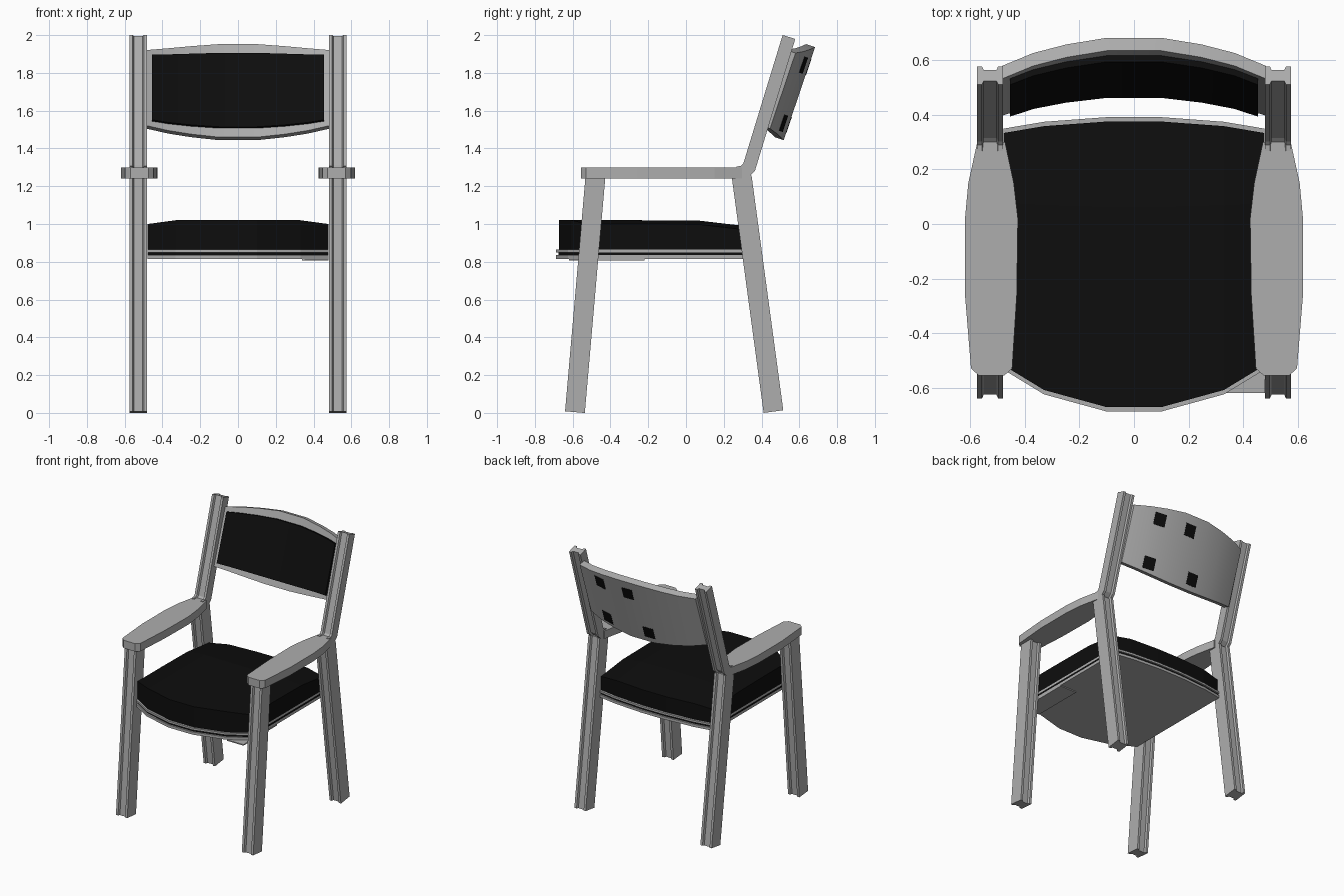
import bpy, bmesh, math
from mathutils import Vector

cube = bpy.data.objects.get("Cube")
if cube:
    bpy.data.objects.remove(cube, do_unlink=True)


def material(name, value):
    m = bpy.data.materials.new(name)
    m.use_nodes = True
    color = (value, value, value, 1)
    m.diffuse_color = color
    bsdf = next(n for n in m.node_tree.nodes if n.type == 'BSDF_PRINCIPLED')
    bsdf.inputs["Base Color"].default_value = color
    return m


GREY = material("grey_frame", 0.42)
BLACK = material("black_fabric", 0.004)


def finish(name, bm, mat, mirror=False, smooth=False):
    bmesh.ops.recalc_face_normals(bm, faces=bm.faces)
    mesh = bpy.data.meshes.new(name)
    bm.to_mesh(mesh)
    bm.free()
    mesh.materials.append(mat)
    if smooth:
        mesh.shade_smooth()
        mesh.set_sharp_from_angle(angle=math.radians(30))
    ob = bpy.data.objects.new(name, mesh)
    bpy.context.collection.objects.link(ob)
    if mirror:
        ob.modifiers.new("mirror", 'MIRROR')
    return ob


def curve(points, x):
    """Piecewise linear value at |x|."""
    x = abs(x)
    for (a, va), (b, vb) in zip(points, points[1:]):
        if x <= b:
            return va + (vb - va) * max(0, x - a) / (b - a)
    return points[-1][1]


def solid(name, us, vs, point, mat, **options):
    """Closed slab: point(u, v, side) gives its lower (0) and upper (1) skin."""
    bm = bmesh.new()
    g = [[[bm.verts.new(point(u, v, k)) for v in vs] for u in us] for k in (0, 1)]
    nu, nv = len(us), len(vs)
    for skin in g:
        for i in range(nu - 1):
            for j in range(nv - 1):
                bm.faces.new((skin[i][j], skin[i + 1][j],
                              skin[i + 1][j + 1], skin[i][j + 1]))
    rim = [(i, 0) for i in range(nu)] + [(nu - 1, j) for j in range(1, nv)]
    rim += [(i, nv - 1) for i in range(nu - 2, -1, -1)]
    rim += [(0, j) for j in range(nv - 2, 0, -1)]
    for (a, b), (c, d) in zip(rim, rim[1:] + rim[:1]):
        bm.faces.new((g[0][a][b], g[0][c][d], g[1][c][d], g[1][a][b]))
    return finish(name, bm, mat, **options)


def beam(name, path, depth, x=0.528, width=0.095):
    """Bar grooved on front and back, swept along a (y, z) path, mirrored."""
    w, d = width / 2, depth / 2
    half = [(-w, d), (-w + 0.018, d), (-w + 0.024, d - 0.014),
            (w - 0.024, d - 0.014), (w - 0.018, d), (w, d)]
    section = half + [(-a, -b) for a, b in half]
    pts = [Vector(p) for p in path]
    bm = bmesh.new()
    rings = []
    for i, p in enumerate(pts):
        t0 = (p - pts[i - 1]).normalized() if i else None
        t1 = (pts[i + 1] - p).normalized() if i < len(pts) - 1 else t0
        t0 = t0 or t1
        t = (t0 + t1).normalized()
        n = Vector((t.y, -t.x)) / t.dot(t1)
        rings.append([bm.verts.new((x + a, p.x + n.x * b, p.y + n.y * b))
                      for a, b in section])
    for r, s in zip(rings, rings[1:]):
        for i in range(len(r)):
            j = (i + 1) % len(r)
            bm.faces.new((r[i], r[j], s[j], s[i]))
    bm.faces.new(rings[0])
    bm.faces.new(rings[-1])
    return finish(name, bm, mat=GREY, mirror=True)


# Legs and back posts
beam("front_legs", [(-0.588, 0.004), (-0.48, 1.245)], 0.105)
beam("rear_legs", [(0.463, 0.007), (0.295, 1.25)], 0.105)
beam("back_posts", [(0.27, 1.27), (0.305, 1.273), (0.334, 1.3), (0.545, 1.99)], 0.07)

# Armrests: rows of y with inner and outer x
ARM = {-0.555: (0.475, 0.57), -0.53: (0.447, 0.598), -0.26: (0.43, 0.62),
       0.02: (0.426, 0.62), 0.15: (0.441, 0.608), 0.3: (0.473, 0.575)}
solid("armrests", list(ARM), [0, 1],
      lambda y, v, k: (ARM[y][v], y, 1.24 + 0.06 * k), GREY, mirror=True)

# Seat outline, shared by the boards and the cushion
SEAT_X = [-0.478, -0.33, -0.1, 0.1, 0.33, 0.478]
FRONT = [(0.1, -0.688), (0.33, -0.625), (0.478, -0.535)]
BACK = [(0.1, 0.392), (0.33, 0.375), (0.478, 0.35)]


def seat_y(x, v, inset):
    front, back = curve(FRONT, x) + inset, curve(BACK, x) - inset
    return front + (back - front) * v


def seat_layer(name, low, high, inset, mat):
    solid(name, SEAT_X, [0, 1],
          lambda x, v, k: (x, seat_y(x, v, inset), high if k else low), mat)


seat_layer("seat_lower_board", 0.815, 0.835, 0, GREY)
seat_layer("seat_gap_filler", 0.835, 0.85, 0.012, BLACK)
seat_layer("seat_upper_board", 0.85, 0.865, 0, GREY)


def cushion_point(x, v, k):
    y = seat_y(x, v, 0.016)
    drop = curve([(0.33, 0), (0.478, 0.02)], x)
    drop += 0.035 * max(0, y - 0.05) / 0.3
    return x, y, 1.02 - drop if k else 0.865


solid("seat_cushion", SEAT_X, [0, 0.35, 0.7, 0.85, 1], cushion_point, BLACK)

# Small plate under the front left corner of the seat
solid("under_seat_plate", [0.34, 0.48], [-0.62, -0.22],
      lambda x, y, k: (x, y, 0.807 + 0.008 * k), GREY)

# Backrest: curved and leaning, v runs up the lean and n runs backwards
BOW = [(0.1, 0), (0.25, -0.02), (0.37, -0.046), (0.485, -0.088)]
LEAN = math.atan2(0.32, 0.947)


def back_point(x, v, n):
    n += curve(BOW, x)
    return (x, 0.6 + math.sin(LEAN) * v + math.cos(LEAN) * n,
            1.69 + math.cos(LEAN) * v - math.sin(LEAN) * n)


def back_slab(name, end, top, bottom, n0, n1, mat):
    """Slab following the bow, its top and bottom given as (middle, end)."""
    half = [0.1, 0.25, 0.37, end]
    xs = [-x for x in reversed(half)] + half

    def point(x, v, k):
        f = max(0, abs(x) - 0.1) / (end - 0.1)
        f = f * (0.6 + 0.4 * f)
        t = top[0] + (top[1] - top[0]) * f
        b = bottom[0] + (bottom[1] - bottom[0]) * f
        return back_point(x, b + (t - b) * v, n1 if k else n0)
    solid(name, xs, [0, 1], point, mat, smooth=True)


back_slab("backrest_panel", 0.485, (0.26, 0.197), (-0.26, -0.225), -0.05, 0, GREY)
back_slab("backrest_cushion", 0.455, (0.203, 0.168), (-0.21, -0.197), -0.074, -0.05, BLACK)

# Four dark square patches on the rear of the backrest
for i, (px, pv) in enumerate([(0.285, 0.15), (0.035, 0.15), (0.295, -0.175), (-0.07, -0.175)]):
    xs = sorted({px - 0.043, px + 0.043}
                | {s for s in (-0.1, 0.1, 0.25) if abs(s - px) < 0.043})
    solid(f"rear_patch_{i + 1}", xs, [pv - 0.045, pv + 0.045],
          lambda x, v, k: back_point(x, v, 0.004 * k - 0.002), BLACK)
